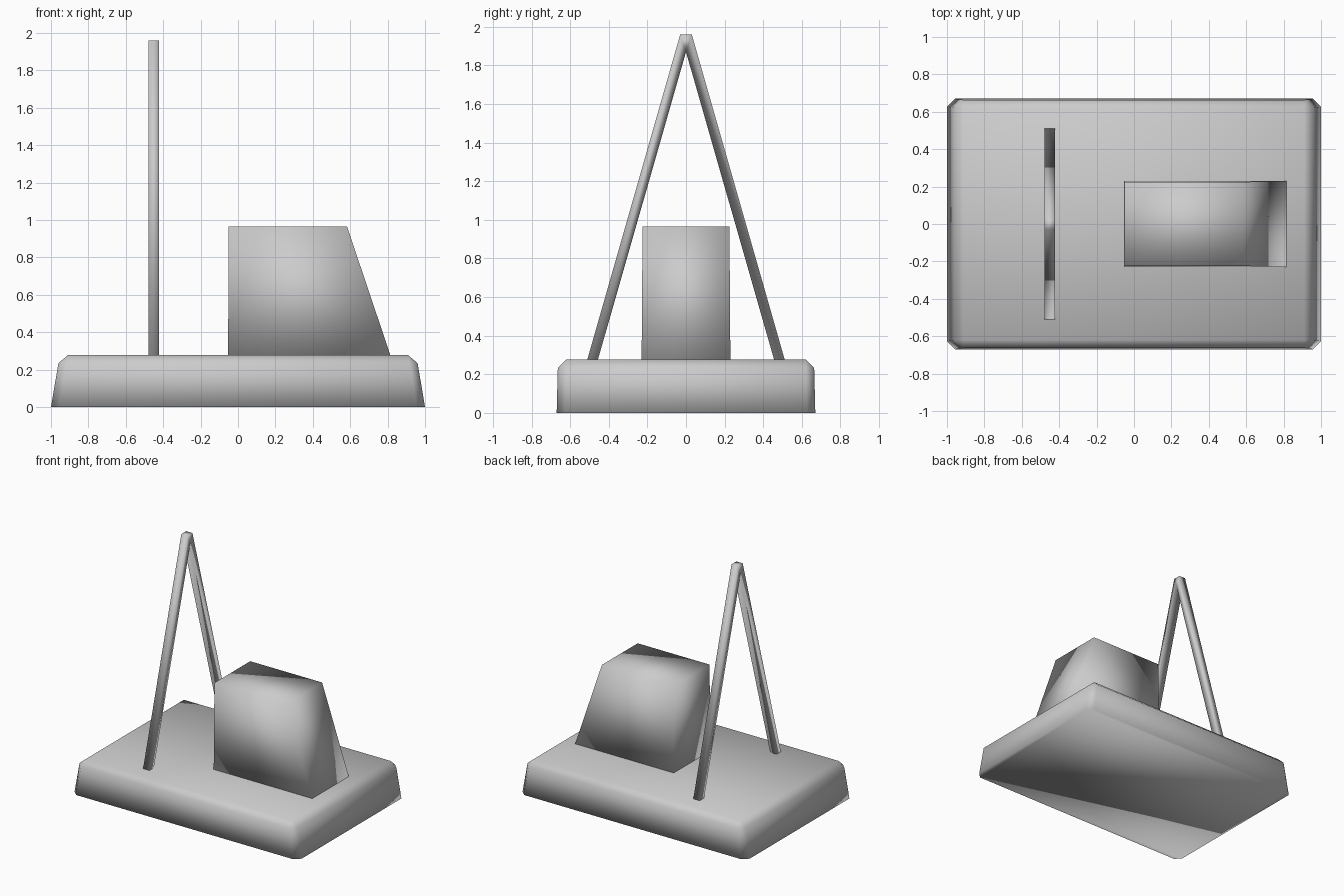
import bpy, bmesh

if "Cube" in bpy.data.objects:
    bpy.data.objects.remove(bpy.data.objects["Cube"])


def finish(name, bm):
    """Turn a bmesh into a smooth shaded object."""
    bmesh.ops.recalc_face_normals(bm, faces=bm.faces)
    for f in bm.faces:
        f.smooth = True
    mesh = bpy.data.meshes.new(name)
    bm.to_mesh(mesh)
    bm.free()
    obj = bpy.data.objects.new(name, mesh)
    bpy.context.collection.objects.link(obj)
    return obj


def tapered_box(z0, z1, bottom, top):
    """Box from bottom and top rectangles given as (x0, x1, half_y)."""
    bm = bmesh.new()
    bmesh.ops.create_cube(bm, size=2)
    for v in bm.verts:
        x0, x1, hy = top if v.co.z > 0 else bottom
        v.co = (x1 if v.co.x > 0 else x0, hy * v.co.y, z1 if v.co.z > 0 else z0)
    return bm


# Base slab: tapered, chamfered everywhere except around the underside
bm = tapered_box(0, 0.277, (-1, 1, 0.67), (-0.953, 0.953, 0.663))
edges = [e for e in bm.edges if any(v.co.z > 0.1 for v in e.verts)]
bmesh.ops.bevel(bm, geom=edges, offset=0.043, offset_type='OFFSET',
                segments=1, profile=0.5, affect='EDGES')
finish("base", bm)

# Block with one sloping end
bm = tapered_box(0.27, 0.965, (-0.053, 0.817, 0.23), (-0.05, 0.583, 0.225))
finish("sloped_block", bm)

# A-frame: half profile in y, z mirrored and extruded along x
half = [(0.0, 1.87), (0.458, 0.27), (0.513, 0.27), (0.03, 1.96)]
profile = half + [(-y, z) for y, z in reversed(half[1:])]
bm = bmesh.new()
face = bm.faces.new([bm.verts.new((-0.478, y, z)) for y, z in profile])
ext = bmesh.ops.extrude_face_region(bm, geom=[face], use_keep_orig=True)
bmesh.ops.translate(bm, vec=(0.056, 0, 0),
                    verts=[g for g in ext["geom"] if isinstance(g, bmesh.types.BMVert)])
finish("a_frame", bm)
